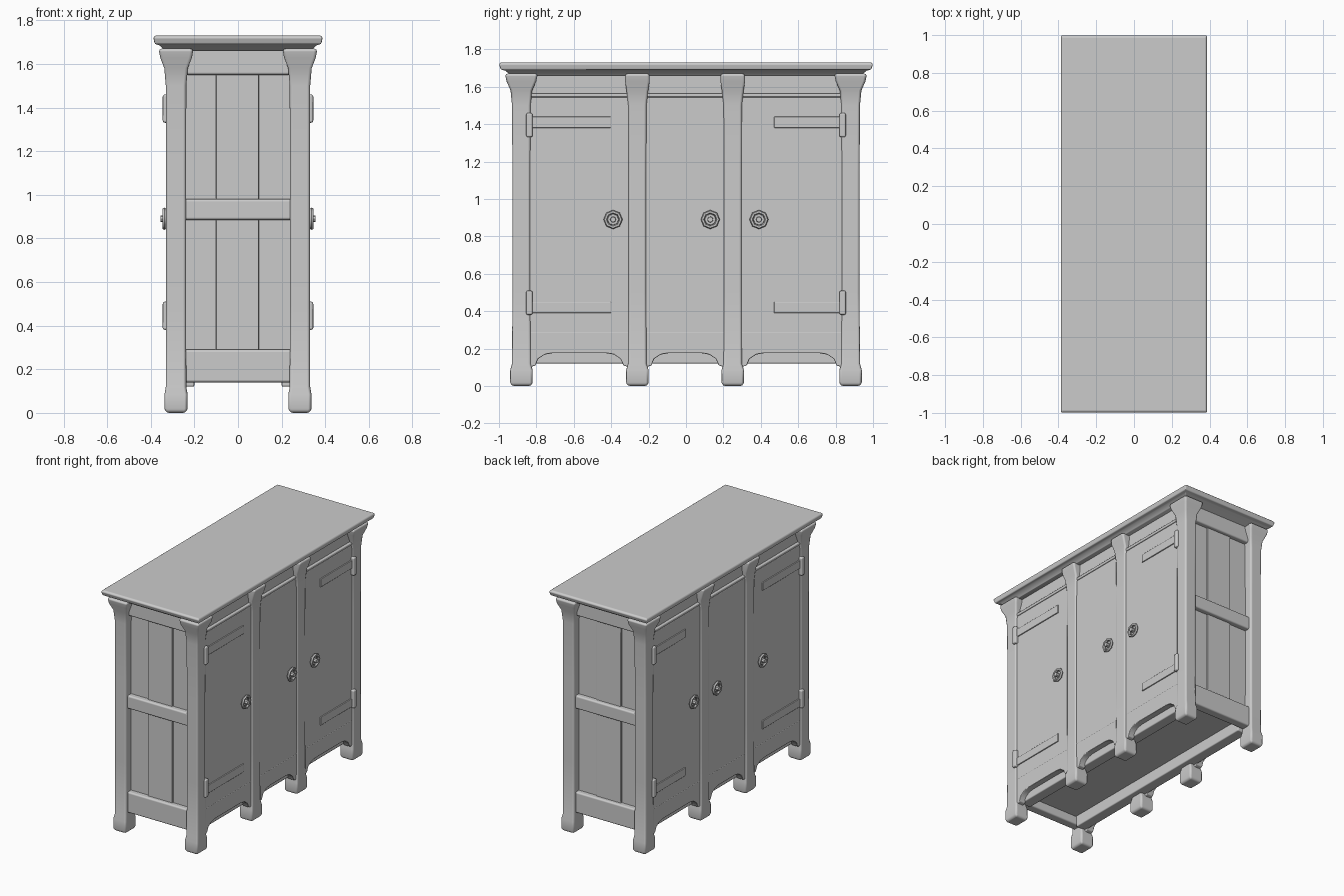
import bpy, bmesh, math
from mathutils import Matrix

cube = bpy.data.objects.get("Cube")
if cube:
    bpy.data.objects.remove(cube, do_unlink=True)

wood = bpy.data.materials.new("plain grey wood")
wood.use_nodes = True
GREY = (0.6, 0.6, 0.6, 1)
wood.diffuse_color = GREY
wood.node_tree.nodes["Principled BSDF"].inputs["Base Color"].default_value = GREY


def finish(name, bm, bevel=0.0):
    """Turn a bmesh into a softly bevelled, shaded object."""
    bmesh.ops.recalc_face_normals(bm, faces=bm.faces)
    mesh = bpy.data.meshes.new(name)
    bm.to_mesh(mesh)
    bm.free()
    mesh.materials.append(wood)
    obj = bpy.data.objects.new(name, mesh)
    bpy.context.collection.objects.link(obj)
    bpy.ops.object.select_all(action="DESELECT")
    obj.select_set(True)
    bpy.context.view_layer.objects.active = obj
    bpy.ops.object.shade_smooth_by_angle(angle=math.radians(40))
    if bevel:
        mod = obj.modifiers.new("worn edges", "BEVEL")
        mod.width, mod.segments = bevel, 2
        mod.limit_method, mod.angle_limit = "ANGLE", math.radians(40)
        mod.harden_normals = True
    return obj


def loft(name, cx, cy, rings, bevel=0.01):
    """Stack rectangular rings (z, half x, half y) into a solid."""
    bm = bmesh.new()
    loops = [[bm.verts.new((cx + sx * hx, cy + sy * hy, z))
              for sx, sy in ((-1, -1), (1, -1), (1, 1), (-1, 1))]
             for z, hx, hy in rings]
    for low, high in zip(loops, loops[1:]):
        for i in range(4):
            j = (i + 1) % 4
            bm.faces.new((low[i], low[j], high[j], high[i]))
    bm.faces.new(loops[0])
    bm.faces.new(loops[-1])
    return finish(name, bm, bevel)


def box(name, x, y, z, bevel=0.008):
    """Box from (min, max) pairs."""
    hx, hy = abs(x[1] - x[0]) / 2, abs(y[1] - y[0]) / 2
    return loft(name, sum(x) / 2, sum(y) / 2, [(z[0], hx, hy), (z[1], hx, hy)], bevel)


def apron(name, side, y0, y1):
    """Bottom rail with a bracketed arch cut along its lower edge."""
    bracket = [(0.0, 0.10), (0.03, 0.11), (0.045, 0.145), (0.08, 0.168), (0.12, 0.175)]
    lower = [(y0 + d, z) for d, z in bracket] + [(y1 - d, z) for d, z in reversed(bracket)]
    outline = lower + [(y1, 0.29), (y0, 0.29)]
    bm = bmesh.new()
    face = bm.faces.new([bm.verts.new((side * 0.27, y, z)) for y, z in outline])
    out = bmesh.ops.extrude_face_region(bm, geom=[face])
    moved = [v for v in out["geom"] if isinstance(v, bmesh.types.BMVert)]
    bmesh.ops.translate(bm, verts=moved, vec=(side * 0.051, 0, 0))
    return finish(name, bm, 0.005)


def ring_handle(name, side, y, z):
    """Faceted back plate, hanging ring and centre stud."""
    turn = Matrix.Rotation(math.pi / 2, 4, "Y")
    bm = bmesh.new()
    for radius, depth, x in ((0.034, 0.016, 0.325), (0.017, 0.04, 0.336)):
        bmesh.ops.create_cone(bm, cap_ends=True, segments=8, radius1=radius,
                              radius2=radius * 0.85, depth=depth,
                              matrix=Matrix.Translation((x, y, z)) @ turn)
    grid = []
    for i in range(8):
        a = math.tau * i / 8
        grid.append([])
        for j in range(6):
            b = math.tau * j / 6
            r = 0.041 + 0.01 * math.cos(b)
            grid[-1].append(bm.verts.new((0.338 + 0.01 * math.sin(b),
                                          y + r * math.cos(a), z + r * math.sin(a))))
    for i in range(8):
        for j in range(6):
            k, m = (i + 1) % 8, (j + 1) % 6
            bm.faces.new((grid[i][j], grid[k][j], grid[k][m], grid[i][m]))
    for v in bm.verts:
        v.co.x *= side
    return finish(name, bm)


# Carcass with its raised floor, and overhanging top
box("carcass", (-0.295, 0.295), (-0.862, 0.862), (0.2, 1.68), 0.004)
loft("table_top", 0, 0, [(1.66, 0.335, 0.935), (1.685, 0.36, 0.965), (1.692, 0.382, 0.99),
                         (1.72, 0.388, 1.0), (1.73, 0.38, 0.99)], 0.006)

# Posts with chunky feet and flared heads
POST = [(0, 0.046, 0.054), (0.02, 0.053, 0.06), (0.085, 0.053, 0.06), (0.12, 0.047, 0.05),
        (0.5, 0.046, 0.048), (1.1, 0.046, 0.048), (1.5, 0.047, 0.05), (1.58, 0.054, 0.058),
        (1.63, 0.073, 0.08), (1.67, 0.08, 0.088)]
POST_Y = (-0.88, -0.26, 0.25, 0.88)
for side, label in ((1, "left"), (-1, "right")):
    for i, y in enumerate(POST_Y):
        shape = [(z, hx, hy if abs(y) > 0.5 else min(hy, 0.066)) for z, hx, hy in POST]
        loft(f"{label}_post_{i}", side * 0.284, y, shape, 0.014)

    # Straight beam under the floor, behind the aprons
    box(f"{label}_floor_beam", sorted((side * 0.2, side * 0.28)), (-0.84, 0.84), (0.12, 0.24))

    # Long-side bays: apron, recessed top rail with lip, and door
    for i in range(3):
        y0, y1 = POST_Y[i] + 0.045, POST_Y[i + 1] - 0.045
        apron(f"{label}_apron_{i}", side, y0, y1)
        box(f"{label}_top_rail_{i}", (side * 0.28, side * 0.306), (y0, y1), (1.55, 1.68))
        box(f"{label}_rail_lip_{i}", (side * 0.28, side * 0.324), (y0, y1), (1.545, 1.565), 0.006)
        box(f"{label}_door_{i}", (side * 0.28, side * 0.321), (y0, y1), (0.285, 1.543), 0.005)

    # Strap hinges with raised knuckles
    for edge, length in ((-0.83, 0.43), (0.83, -0.36)):
        d = math.copysign(1, length)
        for z, knuckle in ((0.42, 0.445), (1.41, 1.395)):
            box(f"{label}_hinge_strap", (side * 0.31, side * 0.328),
                sorted((edge, edge + length)), (z - 0.03, z + 0.03), 0.004)
            box(f"{label}_hinge_knuckle", (side * 0.31, side * 0.345),
                sorted((edge - d * 0.025, edge + d * 0.01)),
                (knuckle - 0.065, knuckle + 0.065), 0.01)

    # Ring handles
    for i, y in enumerate((-0.39, 0.13, 0.39)):
        ring_handle(f"{label}_handle_{i}", side, y, 0.89)

# End walls: rails, and boards with a raised middle one
for side, label in ((-1, "front"), (1, "back")):
    for part, z0, z1, depth in (("bottom", 0.14, 0.29, 0.908), ("middle", 0.885, 0.98, 0.908),
                                ("top", 1.55, 1.68, 0.905)):
        box(f"{label}_{part}_rail", (-0.25, 0.25),
            sorted((side * 0.84, side * depth)), (z0, z1), 0.012)
    for i, (x0, x1, depth) in enumerate(((-0.25, -0.1, 0.87), (-0.1, 0.095, 0.88),
                                         (0.095, 0.25, 0.872))):
        box(f"{label}_board_{i}", (x0, x1), sorted((side * 0.84, side * depth)),
            (0.2, 1.6), 0.005)
